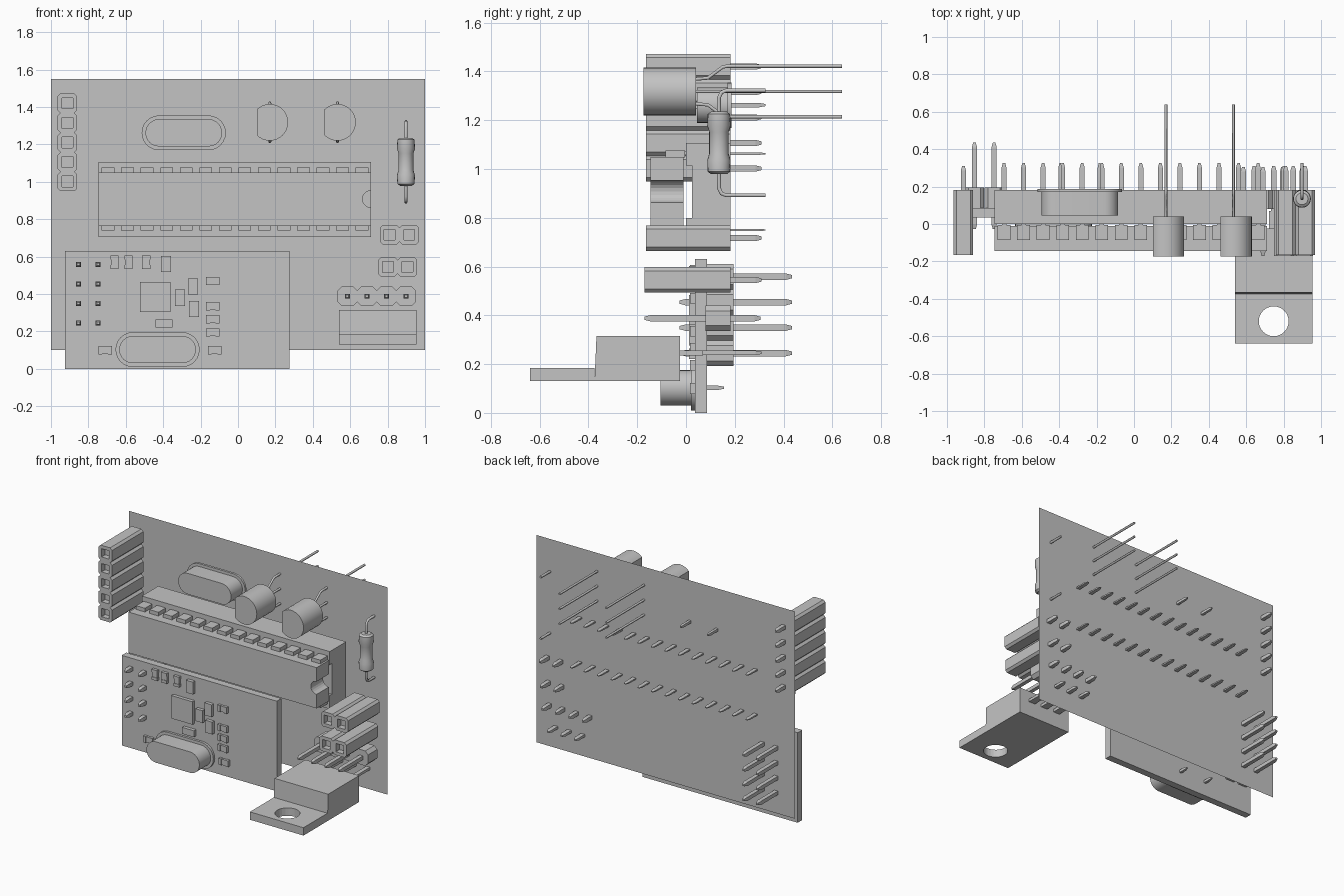
import bpy, bmesh, math

cube = bpy.data.objects.get("Cube")
if cube:
    bpy.data.objects.remove(cube, do_unlink=True)

grey = bpy.data.materials.new("plain grey")
grey.use_nodes = True
colour = (0.55, 0.55, 0.55, 1)
grey.diffuse_color = colour
grey.node_tree.nodes["Principled BSDF"].inputs["Base Color"].default_value = colour

BOARD = 0.222   # plane of the circuit board
BACK = 0.182    # rear of the part bodies
PITCH = 0.1045  # spacing of pins


def place(axis, a, b, d):
    return {"x": (d, a, b), "y": (a, d, b), "z": (a, b, d)}[axis]


def prism(bm, pts, d0, d1, axis="y"):
    """Extrude a flat outline along an axis; returns the first cap."""
    caps = [[bm.verts.new(place(axis, a, b, d)) for a, b in pts] for d in (d0, d1)]
    n = len(pts)
    front = bm.faces.new(caps[0])
    bm.faces.new(caps[1])
    for i in range(n):
        j = (i + 1) % n
        bm.faces.new((caps[0][i], caps[0][j], caps[1][j], caps[1][i]))
    return front


def rect(x0, x1, z0, z1):
    return [(x0, z0), (x1, z0), (x1, z1), (x0, z1)]


def block(bm, x0, x1, y0, y1, z0, z1):
    return prism(bm, rect(x0, x1, z0, z1), y0, y1)


def octagon(cx, cz, r, c):
    k = r - c
    return [(cx + a * r if s else cx + a * k, cz + b * k if s else cz + b * r)
            for a, b, s in ((1, -1, 1), (1, 1, 1), (1, 1, 0), (-1, 1, 0),
                            (-1, 1, 1), (-1, -1, 1), (-1, -1, 0), (1, -1, 0))]


def arc(cx, cz, r, start, end, n):
    return [(cx + r * math.cos(math.radians(start + (end - start) * i / n)),
             cz + r * math.sin(math.radians(start + (end - start) * i / n)))
            for i in range(n + 1)]


def stadium(cx, cz, half, r):
    return arc(cx + half - r, cz, r, -90, 90, 12) + arc(cx - half + r, cz, r, 90, 270, 12)


def pin(bm, x, z, y0, y1, w=0.028, h=0.026, tip_front=False):
    """Straight pin with tapered tips."""
    rings = [(y0, 0.5 if tip_front else 1), (y0 + 0.025, 1), (y1 - 0.025, 1), (y1, 0.5)]
    loops = [[bm.verts.new((x + a * s * w / 2, y, z + b * s * h / 2))
              for a, b in rect(-1, 1, -1, 1)] for y, s in rings]
    bm.faces.new(loops[0])
    bm.faces.new(loops[-1])
    for p, q in zip(loops, loops[1:]):
        for i in range(4):
            j = (i + 1) % 4
            bm.faces.new((p[i], p[j], q[j], q[i]))


def finish(name, bm, smooth=False):
    bmesh.ops.recalc_face_normals(bm, faces=bm.faces)
    mesh = bpy.data.meshes.new(name)
    bm.to_mesh(mesh)
    bm.free()
    mesh.materials.append(grey)
    obj = bpy.data.objects.new(name, mesh)
    bpy.context.collection.objects.link(obj)
    if smooth:
        bpy.ops.object.select_all(action="DESELECT")
        obj.select_set(True)
        bpy.context.view_layer.objects.active = obj
        bpy.ops.object.shade_smooth_by_angle(angle=math.radians(35))
    return obj


def wire(name, paths, r):
    cu = bpy.data.curves.new(name, "CURVE")
    cu.dimensions = "3D"
    cu.bevel_depth, cu.bevel_resolution, cu.use_fill_caps = r, 1, True
    for path in paths:
        sp = cu.splines.new("POLY")
        sp.points.add(len(path) - 1)
        for p, co in zip(sp.points, path):
            p.co = (*co, 1)
    cu.materials.append(grey)
    bpy.context.collection.objects.link(bpy.data.objects.new(name, cu))


def socket_header(name, centres, y0):
    """Female header: lightly chamfered cells with a square hole, pins behind."""
    bm = bmesh.new()
    for x, z in centres:
        face = prism(bm, octagon(x, z, PITCH / 2, 0.015), y0, BACK)
        bmesh.ops.recalc_face_normals(bm, faces=bm.faces)
        bmesh.ops.inset_individual(bm, faces=[face], thickness=0.025)
        bmesh.ops.inset_individual(bm, faces=[face], thickness=0.0, depth=-0.04)
        pin(bm, x, z, BACK - 0.02, 0.31)
    finish(name, bm)


# Circuit board: a single sheet
bm = bmesh.new()
bm.faces.new([bm.verts.new((x, BOARD, z)) for x, z in rect(-1, 1, 0.10, 1.55)])
finish("circuit_board", bm)

# Female headers
socket_header("side_header", [(-0.912, 1.002 + PITCH * i) for i in range(5)], -0.165)
socket_header("upper_small_header", [(0.811 + PITCH * i, 0.717) for i in range(2)], -0.165)
socket_header("lower_small_header", [(0.801 + PITCH * i, 0.545) for i in range(2)], -0.17)

# Male header
bm = bmesh.new()
for i in range(4):
    x = 0.585 + PITCH * i
    prism(bm, octagon(x, 0.388, PITCH / 2, 0.022), 0.08, BACK)
    pin(bm, x, 0.388, -0.17, 0.305, tip_front=True)
finish("male_header", bm)

# Chip socket with two rows of flat pins
bm = bmesh.new()
for z0, z1, zp in ((0.705, 0.80, 0.75), (1.015, 1.107, 1.063)):
    block(bm, -0.745, 0.71, 0.0, BACK, z0, z1)
    for i in range(14):
        pin(bm, -0.695 + PITCH * i, zp, BACK - 0.02, 0.325, 0.027, 0.01)
block(bm, -0.745, 0.71, 0.025, BACK, 0.80, 1.015)
finish("chip_socket", bm)

# Chip with end notch and bent legs
bm = bmesh.new()
outline = [(-0.745, 0.765), (0.71, 0.765)] + arc(0.71, 0.908, 0.045, 270, 90, 10) + \
          [(0.71, 1.05), (-0.745, 1.05)]
prism(bm, outline, -0.145, -0.01)
for i in range(14):
    x = -0.695 + PITCH * i
    for s in (-1, 1):
        z0, z1 = sorted((0.908 + s * 0.14, 0.908 + s * 0.168))
        block(bm, x - 0.034, x + 0.034, -0.085, -0.005, z0, z1)
        z0, z1 = sorted((0.908 + s * 0.15, 0.908 + s * 0.166))
        block(bm, x - 0.012, x + 0.012, -0.01, 0.03, z0, z1)
finish("chip", bm)

# Add-on board with surface parts
bm = bmesh.new()
block(bm, -0.925, 0.275, 0.036, 0.086, 0.0, 0.63)
finish("module_board", bm)
bm = bmesh.new()
block(bm, -0.525, -0.36, 0.012, 0.036, 0.305, 0.465)
for x, z in ((-0.24, 0.44), (-0.31, 0.38), (-0.235, 0.32), (-0.385, 0.56)):
    block(bm, x - 0.027, x + 0.027, 0.012, 0.036, z - 0.043, z + 0.043)
block(bm, -0.44, -0.35, 0.012, 0.036, 0.22, 0.265)
finish("module_chips", bm)
bm = bmesh.new()
across = [(-0.135, z) for z in (0.47, 0.335, 0.265, 0.195)] + [(-0.125, 0.10), (-0.71, 0.10)]
upright = [(x, 0.57) for x in (-0.66, -0.585, -0.49)]
for parts, dx, dz in ((across, 1, 0), (upright, 0, 1)):
    for x, z in parts:
        block(bm, x - 0.02, x + 0.02, 0.02, 0.036, z - 0.02, z + 0.02)
        for s in (-1, 1):
            cx, cz = x + s * dx * 0.026, z + s * dz * 0.026
            hx, hz = 0.022 - 0.012 * dx, 0.022 - 0.012 * dz
            block(bm, cx - hx, cx + hx, 0.016, 0.036, cz - hz, cz + hz)
finish("module_small_parts", bm)

# Double row pin header joining the two boards
bm = bmesh.new()
for i in range(4):
    for x in (-0.853, -0.748):
        z = 0.245 + PITCH * i
        prism(bm, octagon(x, z, PITCH / 2, 0.02), 0.086, 0.195)
        pin(bm, x, z, -0.027, 0.435, tip_front=True)
finish("module_pin_header", bm)

# Crystals: rounded can on a flange with two leads
for name, cx, cz, y0, y1, tip in (("crystal", -0.29, 1.262, 0.045, BACK + 0.005, 0.325),
                                  ("module_crystal", -0.43, 0.103, -0.105, 0.036, 0.155)):
    bm = bmesh.new()
    prism(bm, stadium(cx, cz, 0.205, 0.073), y0, y1 - 0.015)
    prism(bm, stadium(cx, cz, 0.225, 0.093), y1 - 0.016, y1)
    for s in (-1, 1):
        pin(bm, cx + s * 0.105, cz, y1 - 0.01, tip, 0.018, 0.018)
    finish(name, bm, True)

# Transistors: round bodies with a flat side and three splayed leads
for side, x in (("left", 0.532), ("right", 0.17)):
    bm = bmesh.new()
    prism(bm, arc(x, 1.318, 0.098, -135, 135, 24), -0.175, 0.04)
    finish(side + "_transistor", bm, True)
    wire(side + "_transistor_leads",
         [[(x, 0.03, 1.318 + s * 0.05), (x, 0.09, 1.318 + s * 0.055),
           (x, 0.15, 1.318 + s * 0.10), (x, 0.17, 1.318 + s * 0.104),
           (x, 0.64, 1.318 + s * 0.104)] for s in (-1, 0, 1)], 0.008)

# Resistor: lathed body with bulged ends
bm = bmesh.new()
half = [(0.0, 0.128), (0.032, 0.128), (0.046, 0.118), (0.048, 0.07), (0.04, 0.045)]
profile = half + [(r, -z) for r, z in reversed(half)]
verts = [bm.verts.new((0.898 + r, 0.135, 1.107 + z)) for r, z in profile]
edges = [bm.edges.new(e) for e in zip(verts, verts[1:])]
bmesh.ops.spin(bm, geom=verts + edges, cent=(0.898, 0.135, 0), axis=(0, 0, 1),
               angle=math.tau, steps=20)
bmesh.ops.remove_doubles(bm, verts=bm.verts, dist=0.0005)
finish("resistor", bm, True)
wire("resistor_leads",
     [[(0.898, 0.135, 1.107 + s * 0.12), (0.898, 0.135, 1.107 + s * 0.185),
       (0.898, 0.145, 1.107 + s * 0.207), (0.898, 0.165, 1.107 + s * 0.215),
       (0.898, 0.325, 1.107 + s * 0.215)] for s in (-1, 1)], 0.009)

# Power regulator: body, tab with round hole, three legs
bm = bmesh.new()
prism(bm, [(-0.375, 0.13), (-0.025, 0.13), (-0.025, 0.315), (-0.367, 0.315)], 0.54, 0.955, "x")
for i in (-1, 0, 1):
    x = 0.747 + i * PITCH
    block(bm, x - 0.025, x + 0.025, -0.03, 0.07, 0.236, 0.256)
    pin(bm, x, 0.246, 0.05, 0.31, 0.03, 0.018)
finish("regulator_body", bm)
bm = bmesh.new()
block(bm, 0.54, 0.955, -0.64, -0.375, 0.13, 0.185)
tab = finish("regulator_tab", bm)
bm = bmesh.new()
prism(bm, arc(0.747, -0.52, 0.08, 0, 345, 23), 0.05, 0.25, "z")
cutter = finish("hole_cutter", bm)
cutter.hide_render = True
mod = tab.modifiers.new("hole", "BOOLEAN")
mod.operation, mod.object = "DIFFERENCE", cutter
bpy.ops.object.select_all(action="DESELECT")
tab.select_set(True)
bpy.context.view_layer.objects.active = tab
bpy.ops.object.modifier_apply(modifier="hole")
bpy.data.objects.remove(cutter, do_unlink=True)
